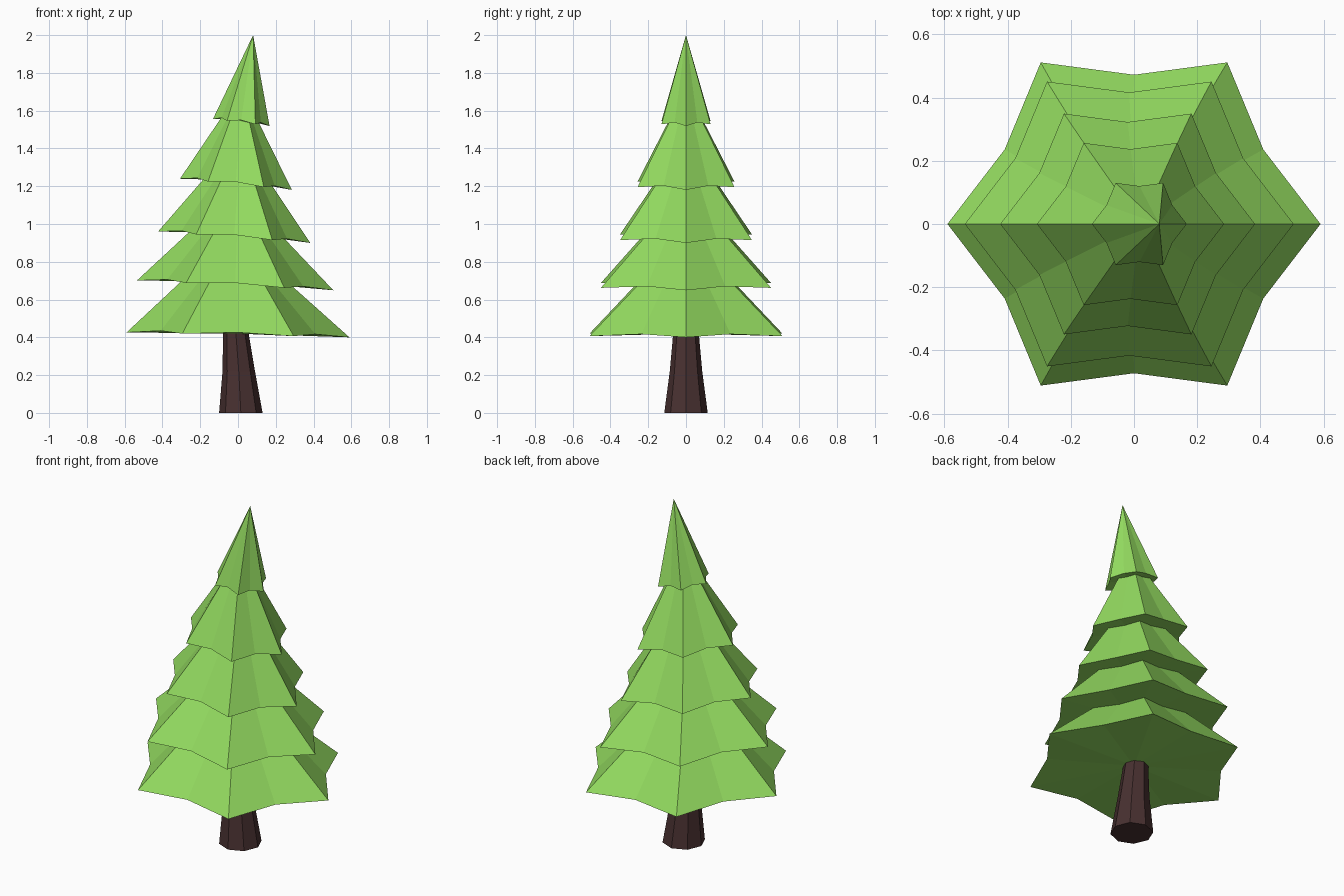
import bpy, bmesh, math

if "Cube" in bpy.data.objects:
    bpy.data.objects.remove(bpy.data.objects["Cube"])


def material(name, rgb):
    m = bpy.data.materials.new(name)
    m.diffuse_color = (*rgb, 1.0)
    m.use_nodes = True
    m.node_tree.nodes["Principled BSDF"].inputs["Base Color"].default_value = m.diffuse_color
    return m


def skin(name, rings, bottom, top, mat):
    """Join equal-sized rings of points; each end is a point to fan to."""
    bm = bmesh.new()
    loops = [[bm.verts.new(p) for p in ring] for ring in rings]
    n = len(loops[0])
    for a, b in zip(loops, loops[1:]):
        for i in range(n):
            j = (i + 1) % n
            bm.faces.new((a[i], a[j], b[j], b[i]))
    for loop, end in ((loops[0], bottom), (loops[-1], top)):
        v = bm.verts.new(end)
        for i in range(n):
            bm.faces.new((loop[i], loop[(i + 1) % n], v))
    bmesh.ops.recalc_face_normals(bm, faces=bm.faces)
    me = bpy.data.meshes.new(name)
    bm.to_mesh(me)
    bm.free()
    me.materials.append(mat)
    ob = bpy.data.objects.new(name, me)
    bpy.context.collection.objects.link(ob)
    return ob


def ring(n, cx, z, r, tilt=0.0, inner=1.0, lift=0.0):
    """Tilted ring; every second point may be pulled in and lifted."""
    pts = []
    for i in range(n):
        a = math.tau * i / n
        rr = r * (inner if i % 2 else 1.0)
        x = rr * math.cos(a)
        pts.append((cx + x, rr * math.sin(a), z + tilt * x + (lift if i % 2 else 0)))
    return pts


green = material("leaf green", (0.29, 0.70, 0.115))
brown = material("dark bark", (0.065, 0.03, 0.03))

# Foliage: six-pointed rims, each narrowing to a neck under the next tier
# rim centre x, rim z, rim radius, tilt, neck centre x, neck radius
tiers = [
    (0.0, 0.413, 0.59, -0.022, -0.005, 0.29),
    (-0.015, 0.675, 0.52, -0.05, -0.005, 0.25),
    (-0.02, 0.93, 0.403, -0.075, 0.0, 0.18),
    (-0.011, 1.21, 0.296, -0.10, 0.01, 0.10),
    (0.017, 1.537, 0.15, -0.12, 0.0, 0.0),
]
rings = []
for k, (cx, z, r, tilt, ncx, nr) in enumerate(tiers):
    rings.append(ring(12, cx, z, r, tilt, 0.8, 0.013))
    if k < len(tiers) - 1:
        nz, ntilt = tiers[k + 1][1], tiers[k + 1][3]
        rings.append(ring(12, ncx, nz + 0.012, nr, ntilt, 0.8))
skin("foliage", rings, (0, 0, 0.42), (0.08, 0, 2.0), green)

# Trunk: bent, flared octagon
trunk = [ring(8, 0.015, 0.0, 0.115),
         ring(8, 0.004, 0.22, 0.086),
         ring(8, -0.012, 0.43, 0.067)]
skin("trunk", trunk, (0.015, 0, 0), (-0.012, 0, 0.43), brown)
